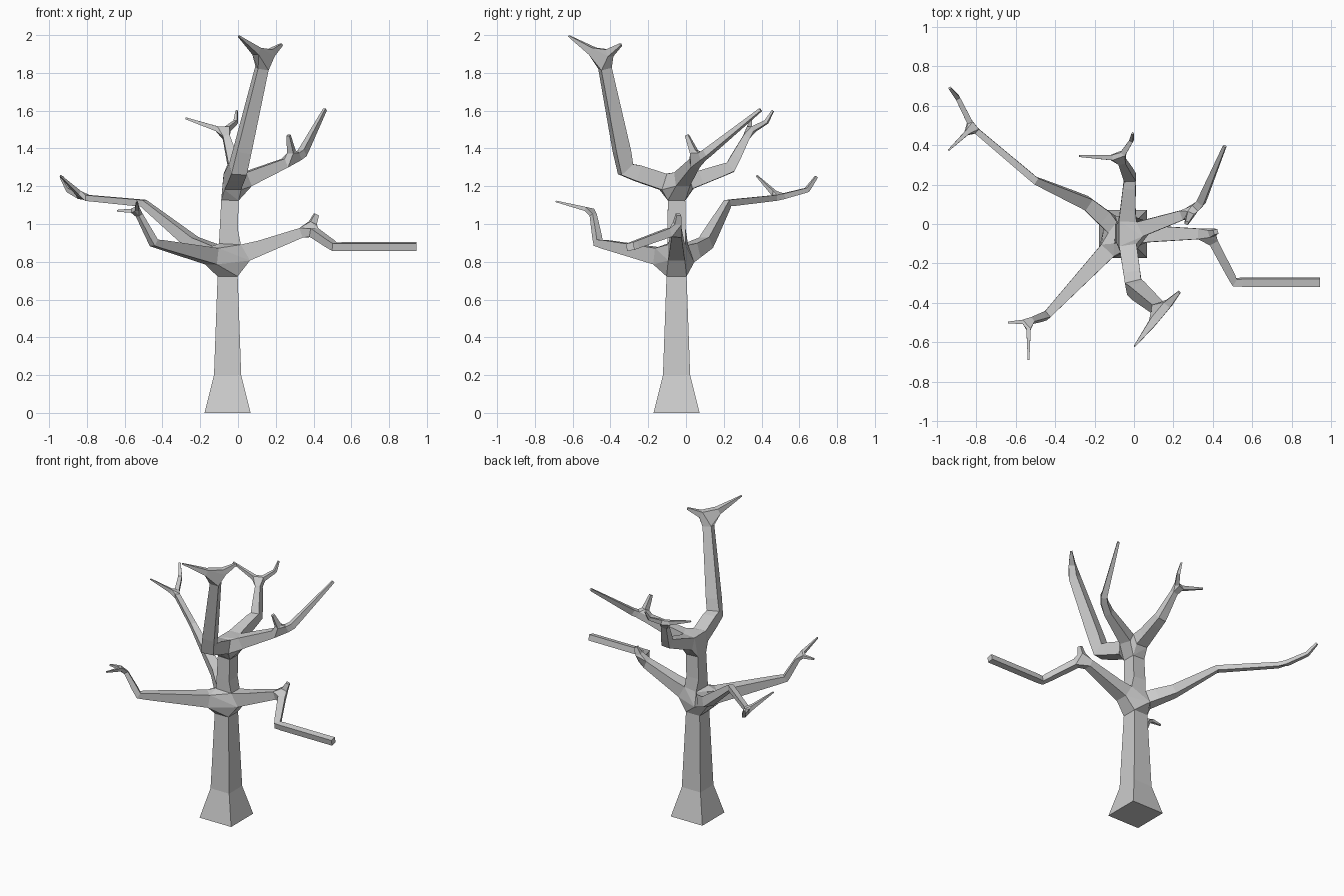
import bpy

# Skeleton of the bare tree: each limb is a list of (x, y, z, half thickness)
base = (-0.055, -0.05, 0.0, 0.122)
flare = (-0.055, -0.05, 0.2, 0.072)
low_hub = (-0.055, -0.05, 0.81, 0.05)
top_hub = (-0.04, -0.05, 1.2, 0.045)
right_fork = (0.38, -0.05, 0.97, 0.024)
back_left_fork = (-0.82, 0.49, 1.14, 0.015)
front_left_fork = (-0.535, -0.495, 1.07, 0.013)
crown_fork = (0.14, -0.44, 1.88, 0.028)
upper_right_fork = (0.29, 0.06, 1.34, 0.022)
upper_back_fork = (-0.07, 0.335, 1.49, 0.016)

limbs = [
    # trunk
    [base, flare, low_hub, top_hub],
    # low right branch
    [low_hub, right_fork, (0.51, -0.295, 0.88, 0.02), (0.945, -0.295, 0.88, 0.02)],
    [right_fork, (0.415, -0.04, 1.05, 0.012)],
    # low back left branch
    [low_hub, (-0.24, 0.105, 0.9, 0.033), (-0.5, 0.22, 1.11, 0.018), back_left_fork,
     (-0.895, 0.64, 1.18, 0.012), (-0.935, 0.69, 1.25, 0.007)],
    [back_left_fork, (-0.94, 0.375, 1.255, 0.004)],
    # low front left branch
    [low_hub, (-0.445, -0.465, 0.9, 0.02), front_left_fork, (-0.64, -0.5, 1.07, 0.005)],
    [front_left_fork, (-0.535, -0.69, 1.12, 0.004)],
    # tall crown branch
    [top_hub, (0.0, -0.32, 1.29, 0.042), crown_fork, (0.003, -0.62, 1.995, 0.004)],
    [crown_fork, (0.23, -0.345, 1.95, 0.007)],
    # upper right branch
    [top_hub, upper_right_fork, (0.34, 0.11, 1.375, 0.02), (0.46, 0.395, 1.605, 0.008)],
    [upper_right_fork, (0.267, 0.005, 1.47, 0.009)],
    # upper back branch
    [top_hub, (-0.02, 0.235, 1.3, 0.03), upper_back_fork,
     (-0.012, 0.425, 1.54, 0.01), (-0.007, 0.46, 1.6, 0.005)],
    [upper_back_fork, (-0.278, 0.345, 1.56, 0.005)],
]

# Merge shared joints and list the edges
nodes, edges = [], []
for limb in limbs:
    for p in limb:
        if p not in nodes:
            nodes.append(p)
    edges += [(nodes.index(a), nodes.index(b)) for a, b in zip(limb, limb[1:])]

mesh = bpy.data.meshes.new("bare_tree")
mesh.from_pydata([n[:3] for n in nodes], edges, [])
tree = bpy.data.objects.new("bare_tree", mesh)
bpy.context.collection.objects.link(tree)

# Skin the skeleton with square, flat-sided limbs
skin = tree.modifiers.new("skin", 'SKIN')
skin.branch_smoothing = 0
skin.use_smooth_shade = False
for sv, n in zip(mesh.skin_vertices[0].data, nodes):
    sv.radius = (n[3], n[3])
    sv.use_root = n == base

bpy.context.view_layer.objects.active = tree
tree.select_set(True)
bpy.ops.object.modifier_apply(modifier=skin.name)
